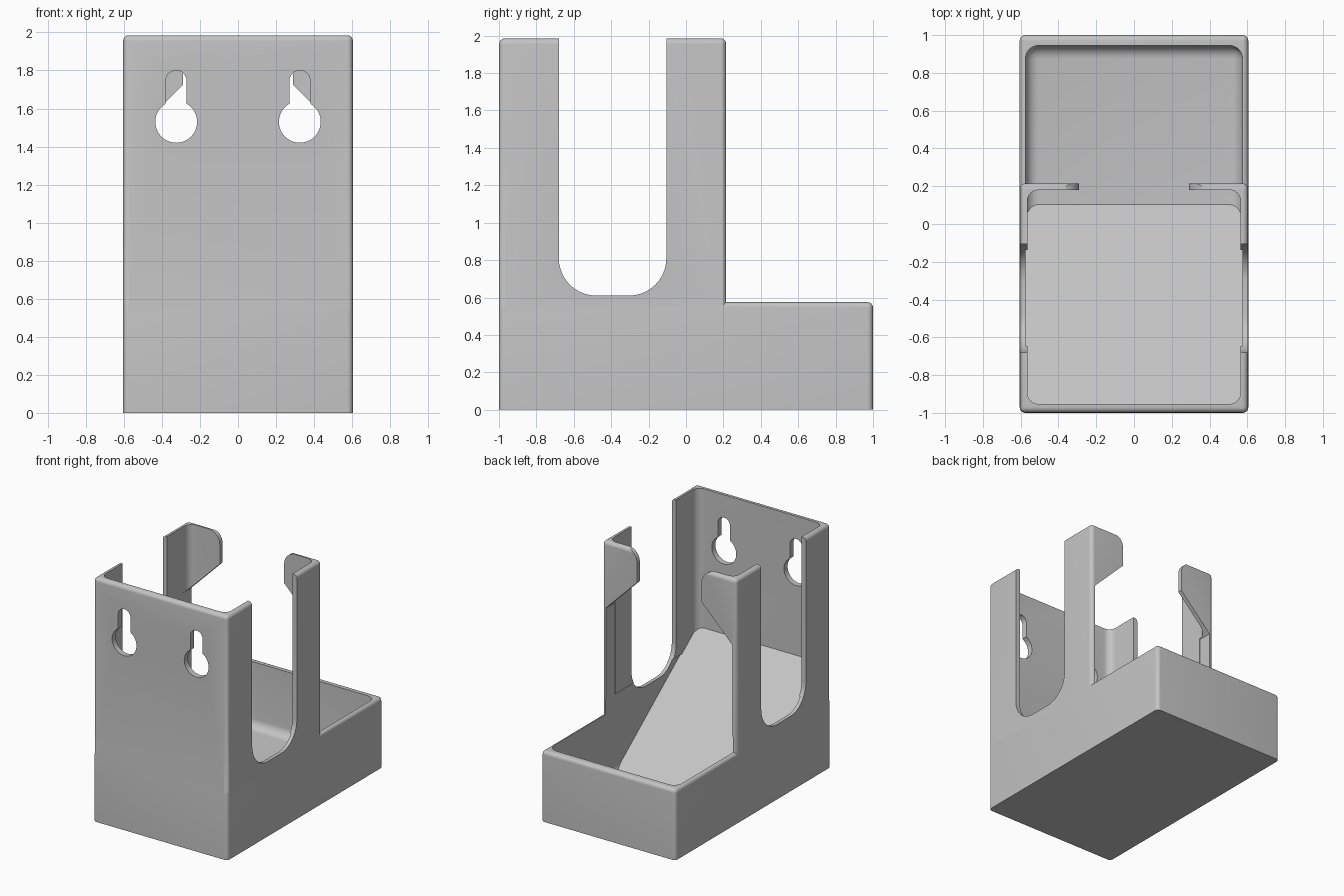
import bpy, bmesh, math
from mathutils import Vector

old = bpy.data.objects.get("Cube")
if old:
    bpy.data.objects.remove(old, do_unlink=True)

# Single grey plastic
grey = bpy.data.materials.new("grey plastic")
grey.use_nodes = True
grey.diffuse_color = (0.55, 0.55, 0.55, 1)
grey.node_tree.nodes["Principled BSDF"].inputs["Base Color"].default_value = (0.55, 0.55, 0.55, 1)


def finish(bm, name):
    bmesh.ops.recalc_face_normals(bm, faces=bm.faces)
    mesh = bpy.data.meshes.new(name)
    bm.to_mesh(mesh)
    bm.free()
    obj = bpy.data.objects.new(name, mesh)
    bpy.context.collection.objects.link(obj)
    mesh.materials.append(grey)
    return obj


def rounded_box(name, half_x, y0, y1, z0, z1, radius, sharp_z):
    """Box with every edge rounded except those lying on the sharp_z plane."""
    bm = bmesh.new()
    bmesh.ops.create_cube(bm, size=2)
    for v in bm.verts:
        v.co = Vector((v.co.x * half_x, y1 if v.co.y > 0 else y0, z1 if v.co.z > 0 else z0))
    edges = [e for e in bm.edges
             if not all(abs(v.co.z - sharp_z) < 0.001 for v in e.verts)]
    bmesh.ops.bevel(bm, geom=edges, offset=radius, segments=6, profile=0.5,
                    affect='EDGES', clamp_overlap=True)
    return finish(bm, name)


def prism(name, outline, axis, start, end):
    """Extrude a flat outline along x (outline is y, z) or y (outline is x, z)."""
    bm = bmesh.new()
    place = (lambda a, b: (start, a, b)) if axis == 'X' else (lambda a, b: (a, start, b))
    face = bm.faces.new([bm.verts.new(place(a, b)) for a, b in outline])
    out = bmesh.ops.extrude_face_region(bm, geom=[face])
    shift = Vector((end - start, 0, 0)) if axis == 'X' else Vector((0, end - start, 0))
    bmesh.ops.translate(bm, vec=shift, verts=[g for g in out["geom"] if isinstance(g, bmesh.types.BMVert)])
    return finish(bm, name)


def arc(cx, cz, r, a0, a1, n=10):
    angles = [math.radians(a0 + (a1 - a0) * i / n) for i in range(n + 1)]
    return [(cx + r * math.cos(a), cz + r * math.sin(a)) for a in angles]


def combine(target, other, operation):
    mod = target.modifiers.new(operation.title(), 'BOOLEAN')
    mod.operation = operation
    mod.solver = 'EXACT'
    mod.object = other
    bpy.context.view_layer.objects.active = target
    bpy.ops.object.modifier_apply(modifier=mod.name)
    bpy.data.objects.remove(other, do_unlink=True)


# Outer shell: low tray joined with the tall tower
body = rounded_box("holder_body", 0.605, -1, 1, 0, 0.575, 0.03, 0)
tower = rounded_box("tower", 0.604, -0.999, 0.215, 0.1, 1.985, 0.03, 0.1)
combine(body, tower, 'UNION')

# Hollow the tray and the tower
combine(body, rounded_box("tray_cavity", 0.575, -0.955, 0.945, 0.045, 0.7, 0.07, 0.7), 'DIFFERENCE')
combine(body, rounded_box("tower_cavity", 0.565, -0.953, 0.18, 0.3, 2.2, 0.06, 2.2), 'DIFFERENCE')

# Rear opening, leaving two slanted retaining lips at the top
half = [(0.57, 0.55), (0.57, 1.445), (0.29, 1.725)] + arc(0.39, 1.885, 0.1, 180, 90) + [(0.39, 2.2)]
opening = half + [(-x, z) for x, z in reversed(half)]
combine(body, prism("rear_opening", opening, 'Y', 0.1, 0.3), 'DIFFERENCE')

# U-shaped finger cutouts through both sides
slot = ([(-0.68, 2.2)] + arc(-0.48, 0.81, 0.2, 180, 270)
        + arc(-0.305, 0.81, 0.2, 270, 360) + [(-0.105, 2.2)])
combine(body, prism("side_cutout", slot, 'X', -1, 1), 'DIFFERENCE')

# Keyhole hangers in the front wall
for side in (-1, 1):
    keyhole = arc(0, 1.53, 0.11, 120, 420, 32) + arc(0, 1.745, 0.055, 0, 180, 12)
    outline = [(x + side * 0.325, z) for x, z in keyhole]
    combine(body, prism("keyhole", outline, 'Y', -1.1, -0.8), 'DIFFERENCE')

# Sloped feed ramp from the front wall down to the tray floor
ramp = prism("feed_ramp", [(-0.97, 0.865), (0.11, 0.04), (0.11, 0.02), (-0.97, 0.02)], 'X', -0.585, 0.585)

# Smooth the rounded edges only
bpy.ops.object.select_all(action='DESELECT')
body.select_set(True)
bpy.context.view_layer.objects.active = body
bpy.ops.object.shade_smooth_by_angle(angle=math.radians(30))
